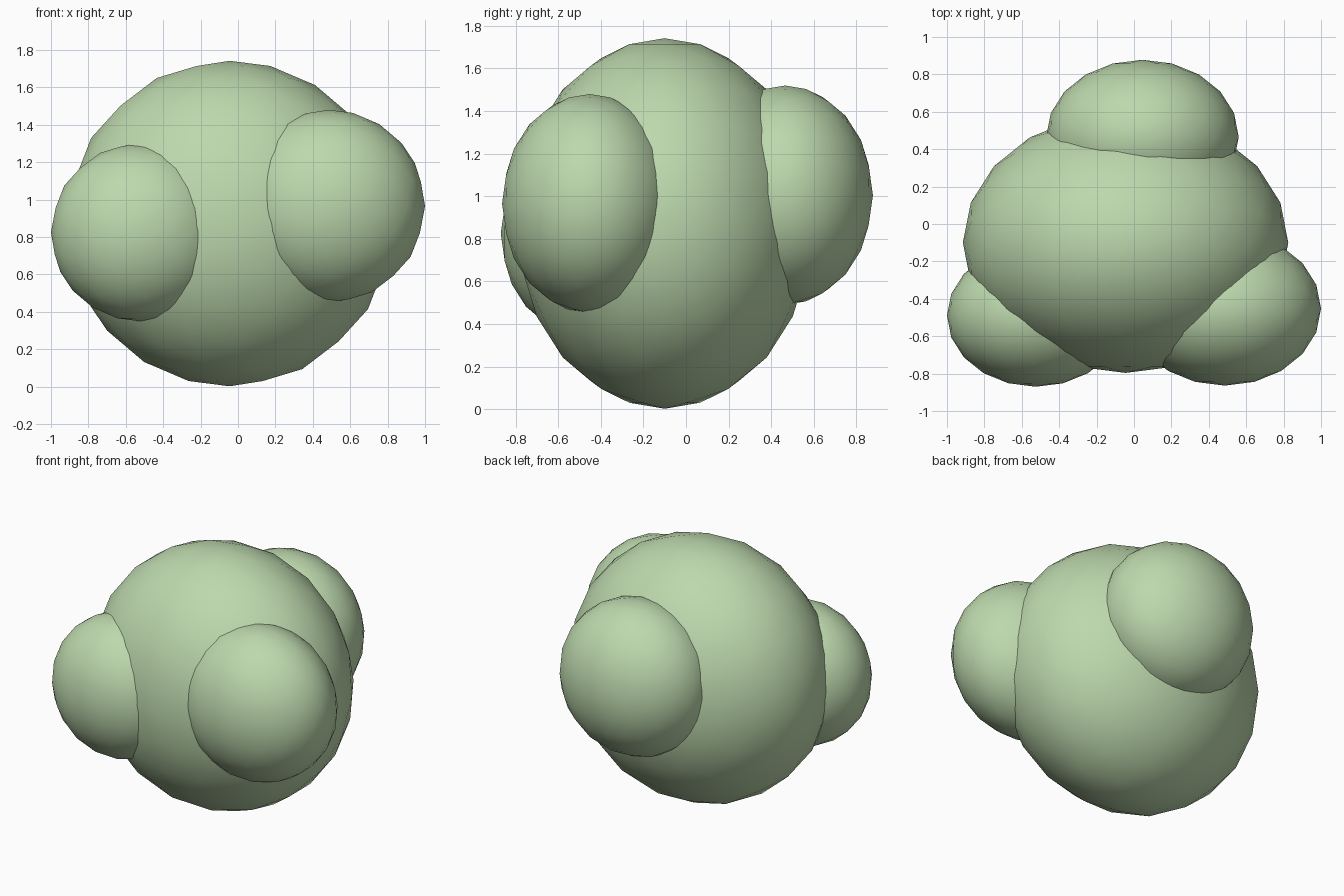
import bpy

if "Cube" in bpy.data.objects:
    bpy.data.objects.remove(bpy.data.objects["Cube"])

green = bpy.data.materials.new("pale green")
green.diffuse_color = (0.51, 0.69, 0.42, 1.0)
green.use_nodes = True
green.node_tree.nodes["Principled BSDF"].inputs["Base Color"].default_value = green.diffuse_color

DEPTH = 0.8  # every blob is flattened front to back


def blob(name, radius, center):
    bpy.ops.mesh.primitive_ico_sphere_add(subdivisions=3, radius=radius, location=center)
    ob = bpy.context.object
    ob.name = name
    ob.scale.y = DEPTH
    bpy.ops.object.transform_apply(location=False, rotation=False, scale=True)
    bpy.ops.object.shade_smooth()
    ob.data.materials.append(green)
    return ob


# Large central foliage mass
blob("main_foliage", 0.87, (-0.045, -0.10, 0.872))

# Three smaller lobes around it
blob("front_left_lobe", 0.475, (-0.525, -0.49, 0.825))
blob("front_right_lobe", 0.515, (0.485, -0.452, 0.965))
blob("back_lobe", 0.515, (0.045, 0.466, 1.005))
